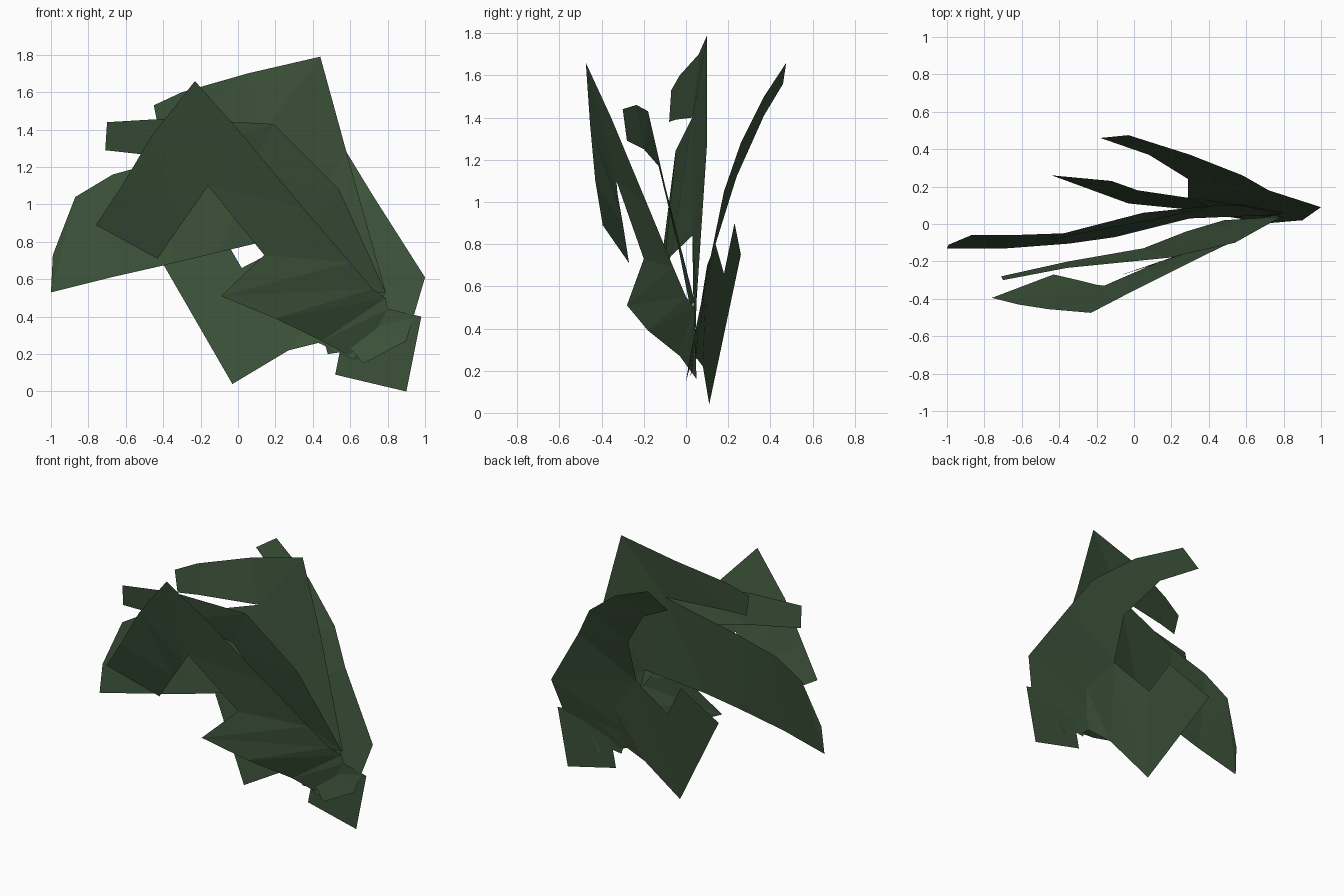
import bpy

green = bpy.data.materials.new("leaf_green")
green.diffuse_color = (0.045, 0.085, 0.042, 1)


def leaf(name, *sections):
    """Thin flat-shaded leaf: each section is (lower edge point, upper edge point)."""
    verts = [p for s in sections for p in s]
    faces = []
    for i in range(len(sections) - 1):
        a = 2 * i
        faces += [(a, a + 1, a + 3), (a, a + 3, a + 2)]
    mesh = bpy.data.meshes.new(name)
    mesh.from_pydata(verts, [], faces)
    mesh.materials.append(green)
    obj = bpy.data.objects.new(name, mesh)
    bpy.context.collection.objects.link(obj)


# Rear leaf, curling up and back
leaf("rear_leaf",
     ((-.18, .46, 1.56), (-.03, .475, 1.66)),
     ((.08, .37, 1.41), (.30, .37, 1.50)),
     ((.29, .24, 1.12), (.58, .26, 1.28)),
     ((.29, .14, .80), (.72, .18, 1.05)),
     ((.45, .07, .40), (1.0, .09, .61)),
     ((.67, .00, .15), (.90, .02, .27)))

# Low rear lobe
leaf("low_rear_leaf",
     ((-.44, .26, .75), (-.12, .23, .90)),
     ((-.03, .11, .04), (.02, .18, .66)),
     ((.27, .08, .22), (.29, .14, .80)),
     ((.43, .05, .26), (.60, .10, .70)),
     ((.62, .02, .17), (.80, .06, .45)))

# Tall middle leaf
leaf("tall_middle_leaf",
     ((-.42, -.08, 1.38), (-.45, -.07, 1.53)),
     ((-.28, -.05, 1.39), (-.30, -.03, 1.60)),
     ((.14, .03, 1.40), (.05, .06, 1.70)),
     ((.14, .03, 1.40), (.44, .10, 1.79)),
     ((.30, .03, .84), (.58, .10, 1.28)),
     ((.48, .04, .20), (.79, .05, .53)),
     ((.48, .04, .20), (.62, .04, .22)))

# Long drooping middle lobe
leaf("long_side_leaf",
     ((-1.0, -.13, .53), (-.99, -.11, .73)),
     ((-.68, -.13, .61), (-.87, -.06, 1.04)),
     ((-.35, -.105, .685), (-.67, -.06, 1.16)),
     ((-.10, -.07, .745), (-.38, -.05, 1.24)),
     ((.30, .03, .84), (.14, .03, 1.40)))

# Narrow leaf behind the front one
leaf("narrow_leaf",
     ((-.71, -.28, 1.29), (-.70, -.30, 1.44)),
     ((-.35, -.20, 1.25), (-.36, -.235, 1.46)),
     ((.05, -.13, 1.17), (.19, -.18, 1.43)),
     ((.28, -.04, .80), (.54, -.10, 1.08)),
     ((.48, .02, .50), (.79, .04, .53)))

# Front leaf with folded tip and a lower lobe
leaf("front_leaf",
     ((-.43, -.27, .71), (-.76, -.395, .89)),
     ((-.30, -.30, .90), (-.62, -.43, 1.10)),
     ((-.20, -.325, 1.04), (-.46, -.455, 1.37)),
     ((-.16, -.33, 1.10), (-.23, -.475, 1.66)),
     ((-.16, -.33, 1.10), (.00, -.355, 1.40)),
     ((.14, -.20, .73), (.35, -.18, .98)),
     ((-.09, -.28, .51), (.60, -.06, .69)),
     ((.20, -.18, .39), (.72, .00, .55)),
     ((.45, -.03, .27), (.79, .04, .50)),
     ((.65, .05, .16), (.80, .04, .44)))

# Flat stem card at the root
leaf("stem",
     ((.52, .045, .09), (.60, .045, .49)),
     ((.90, .045, .00), (.98, .045, .40)))
